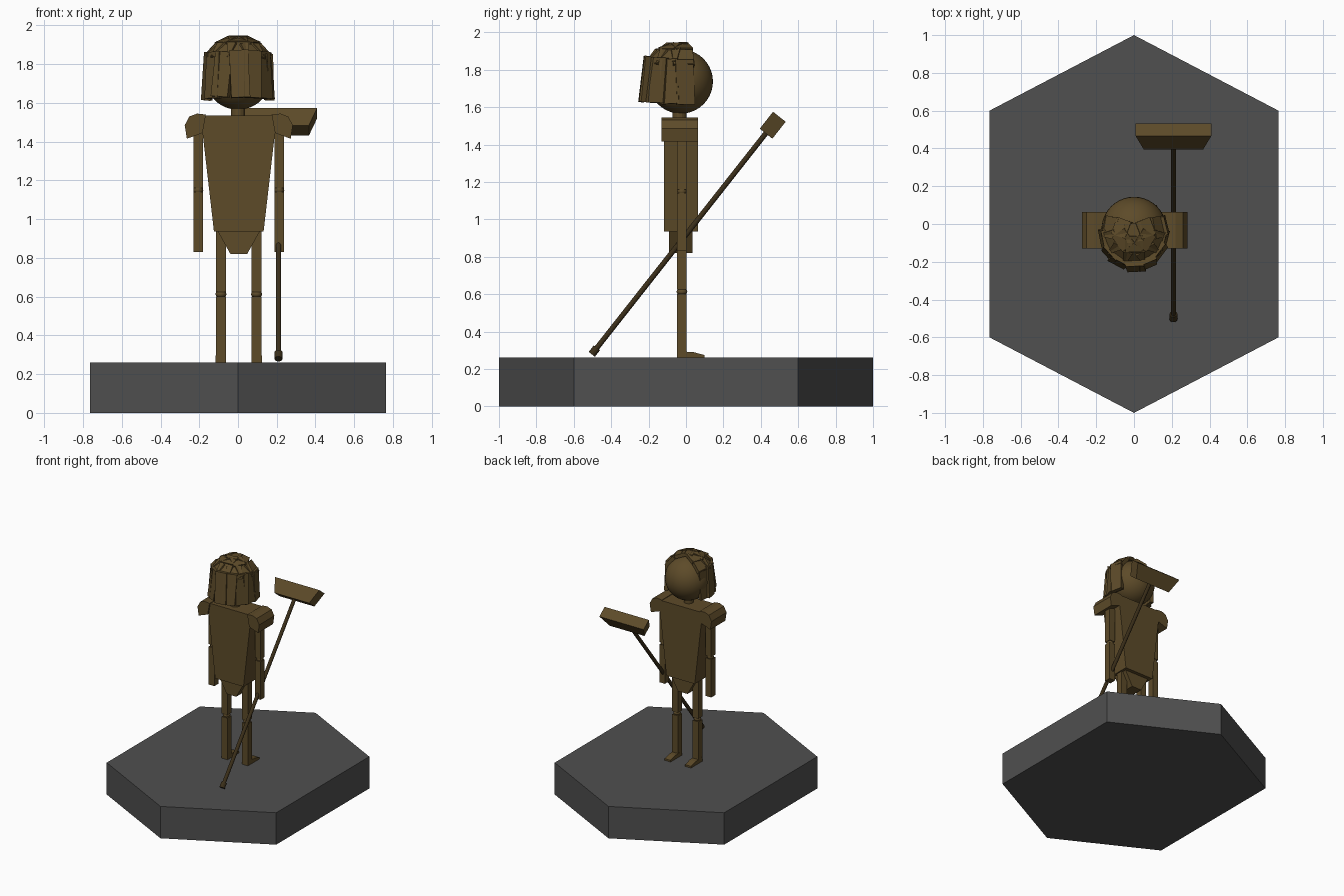
import bpy, bmesh, math, random
from mathutils import Vector, Matrix

if "Cube" in bpy.data.objects:
    bpy.data.objects.remove(bpy.data.objects["Cube"])

random.seed(4)
CX, CY = 0.004, -0.022      # limb centre lines


def material(name, col):
    m = bpy.data.materials.new(name)
    m.diffuse_color = (*col, 1)
    m.use_nodes = True
    m.node_tree.nodes["Principled BSDF"].inputs["Base Color"].default_value = m.diffuse_color
    return m


BRONZE = material("bronze", (0.11, 0.07, 0.022))
DARK = material("dark_handle", (0.045, 0.029, 0.010))
STONE = material("dark_grey", (0.08, 0.08, 0.08))


def finish(name, bm, mat, smooth=False):
    bmesh.ops.recalc_face_normals(bm, faces=bm.faces)
    me = bpy.data.meshes.new(name)
    bm.to_mesh(me)
    bm.free()
    for p in me.polygons:
        p.use_smooth = smooth
    ob = bpy.data.objects.new(name, me)
    bpy.context.collection.objects.link(ob)
    me.materials.append(mat)
    return ob


def prism(name, pts, extrude, mat=BRONZE):
    """Extrude a closed outline of 3D points along a vector."""
    bm = bmesh.new()
    f = bm.faces.new([bm.verts.new(p) for p in pts])
    r = bmesh.ops.extrude_face_region(bm, geom=[f], use_keep_orig=True)
    vs = [g for g in r["geom"] if isinstance(g, bmesh.types.BMVert)]
    bmesh.ops.translate(bm, verts=vs, vec=extrude)
    return finish(name, bm, mat)


def front_prism(name, xz, y0, y1):
    return prism(name, [(x, y0, z) for x, z in xz], (0, y1 - y0, 0))


def box(name, size, matrix):
    bm = bmesh.new()
    bmesh.ops.create_cube(bm, size=1, matrix=matrix @ Matrix.Diagonal((*size, 1)))
    return finish(name, bm, BRONZE)


def block(name, size, centre):
    return box(name, size, Matrix.Translation(centre))


def ball(name, centre, r, seg=16, zs=1.0):
    bm = bmesh.new()
    bmesh.ops.create_uvsphere(bm, u_segments=seg, v_segments=seg // 2, radius=r,
                              matrix=Matrix.Translation(centre) @ Matrix.Diagonal((1, 1, zs, 1)))
    return finish(name, bm, BRONZE, True)


def rod(name, a, b, r, mat=BRONZE, seg=12):
    a, b = Vector(a), Vector(b)
    d = b - a
    bm = bmesh.new()
    m = Matrix.Translation((a + b) / 2) @ d.to_track_quat('Z', 'Y').to_matrix().to_4x4()
    bmesh.ops.create_cone(bm, cap_ends=True, segments=seg, radius1=r, radius2=r,
                          depth=d.length, matrix=m)
    return finish(name, bm, mat)


# Hexagonal plinth
prism("plinth", [(0, -1, 0), (0.765, -0.6, 0), (0.765, 0.6, 0),
                 (0, 1, 0), (-0.765, 0.6, 0), (-0.765, -0.6, 0)], (0, 0, 0.26), STONE)

# Torso and pelvis
front_prism("torso", [(CX - 0.215, 1.535), (CX + 0.215, 1.535), (CX + 0.185, 1.43),
                      (CX + 0.128, 0.935), (CX - 0.128, 0.935), (CX - 0.185, 1.43)], -0.118, 0.064)
front_prism("pelvis", [(CX - 0.11, 0.94), (CX + 0.11, 0.94), (CX + 0.085, 0.895),
                       (CX + 0.043, 0.82), (CX - 0.043, 0.82), (CX - 0.085, 0.895)], -0.09, 0.036)

# Limbs and shoulders, both sides
for s, side in ((-1, "left"), (1, "right")):
    lx, ax = CX + s * 0.092, CX + s * 0.209
    block(side + "_thigh", (0.052, 0.052, 0.32), (lx, CY, 0.785))
    ball(side + "_knee", (lx, CY, 0.613), 0.029, 12, 0.7)
    block(side + "_shin", (0.052, 0.052, 0.34), (lx, CY, 0.43))
    prism(side + "_foot", [(lx - 0.027, y, z) for y, z in
                           ((-0.048, 0.26), (0.1, 0.26), (0.1, 0.274), (0.04, 0.29), (-0.048, 0.295))],
          (0.054, 0, 0))
    block(side + "_upper_arm", (0.051, 0.052, 0.33), (ax, CY, 1.325))
    ball(side + "_elbow", (ax, CY, 1.15), 0.026, 12)
    block(side + "_forearm", (0.051, 0.052, 0.31), (ax, CY, 0.985))
    front_prism(side + "_shoulder", [(CX + s * x, z) for x, z in
                ((0.17, 1.54), (0.215, 1.545), (0.255, 1.53), (0.279, 1.485),
                 (0.268, 1.415), (0.187, 1.445))], -0.13, 0.064)

# Neck and head
rod("neck", (0, -0.035, 1.52), (0, -0.035, 1.62), 0.037, BRONZE, 16)
ball("head", (0, -0.028, 1.737), 0.172, 40)


# Hair made of overlapping slabs around the back, sides and crown
def hair(name, azim, elev, r, size, zc):
    m = (Matrix.Translation((0, -0.045, zc)) @ Matrix.Rotation(math.radians(azim), 4, 'Z')
         @ Matrix.Rotation(math.radians(-elev), 4, 'X') @ Matrix.Translation((0, -r, 0))
         @ Matrix.Rotation(math.radians(random.uniform(-4, 4)), 4, 'Y'))
    box(name, size, m)


for i in range(9):
    a = -100 + 25 * i
    back = math.cos(math.radians(a))
    hair("hair_side", a + random.uniform(-4, 4), 2 + 5 * max(back, 0),
         0.158 + 0.018 * max(back, 0) + random.uniform(-0.004, 0.006),
         (0.098, 0.03, 0.245 + random.uniform(-0.015, 0.005)), 1.728)
for i in range(7):
    hair("hair_upper", -102 + 34 * i, 42 + random.uniform(-3, 3), 0.17,
         (0.115, 0.03, 0.1), 1.752)
for a in (-110, -55, 0, 55, 110):
    hair("hair_crown", a, 68 + random.uniform(-3, 3), 0.172, (0.095, 0.028, 0.085), 1.758)
hair("hair_top", 8, 90, 0.172, (0.09, 0.024, 0.1), 1.758)

# Broom held in the right hand
BX = 0.209
start, end = Vector((BX, -0.5, 0.283)), Vector((BX, 0.435, 1.47))
axis = (end - start).normalized()
rod("broom_handle", start, end, 0.014, DARK)
rod("broom_handle_cap", start - axis * 0.006, start + axis * 0.038, 0.021, DARK)
side = Vector((0, axis.z, -axis.y))
near = Vector((BX, 0.428, 1.458)) - side * 0.043
X = Vector((1, 0, 0))
far = near + axis * 0.115
prism("broom_head", [near - X * 0.157, near + X * 0.157, far + X * 0.2, far - X * 0.2],
      side * 0.086)
